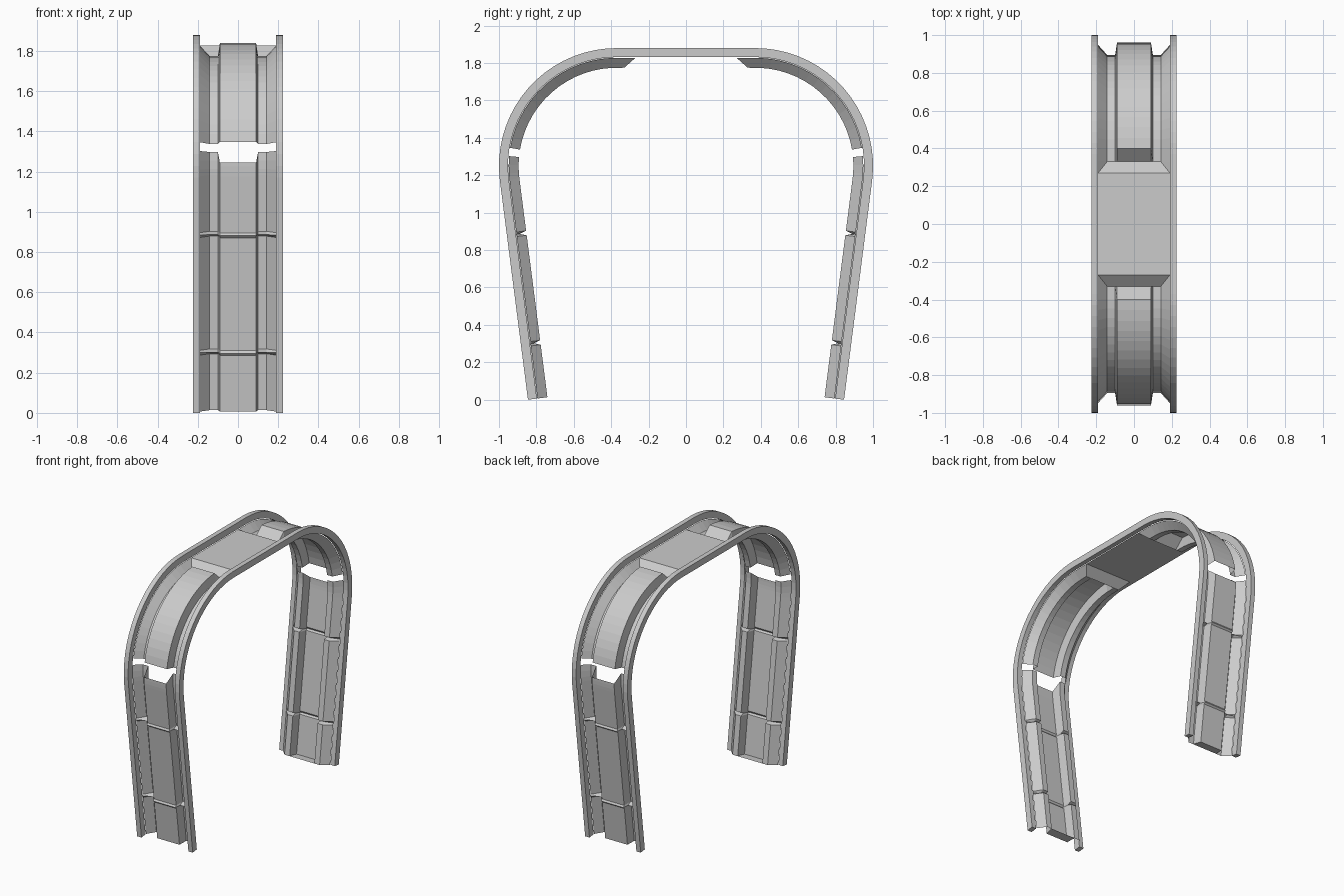
import bpy, bmesh
from math import sin, cos, radians

if "Cube" in bpy.data.objects:
    bpy.data.objects.remove(bpy.data.objects["Cube"])

# Arch outline: leaning leg, round shoulder, flat top
C, ZC, R, T = 0.37, 1.25, 0.63, radians(7.3)
LEG = (ZC - R * sin(T)) / cos(T)
VAL, MID, RIM = 0.105, 0.04, 0.052      # depths below the outer outline


def s_angle(deg):
    return LEG + R * (radians(deg) + T)


def s_y(y):
    return s_angle(90) + C - y


def at(s, off):
    """Point (y, z) on the +y half at path length s, pushed inward by off."""
    if s < LEG:
        a, d = -T, s - LEG
    elif s < s_angle(90):
        a, d = (s - LEG) / R - T, 0
    else:
        a, d = radians(90), s - s_angle(90)
    r = R - off
    return C + r * cos(a) - d * sin(a), ZC + r * sin(a) + d * cos(a)


def flip(sections):
    return [[(x, -y, z) for x, y, z in sec] for sec in reversed(sections)]


def loft(name, sections, closed=False):
    bm = bmesh.new()
    rows = [[bm.verts.new(p) for p in sec] for sec in sections]
    n = len(rows[0])
    for a, b in zip(rows, rows[1:]):
        for i in range(n if closed else n - 1):
            j = (i + 1) % n
            bm.faces.new((a[i], a[j], b[j], b[i]))
    if closed:
        bm.faces.new(rows[0])
        bm.faces.new(rows[-1])
    bmesh.ops.remove_doubles(bm, verts=bm.verts, dist=0.0005)
    bmesh.ops.recalc_face_normals(bm, faces=bm.faces)
    me = bpy.data.meshes.new(name)
    bm.to_mesh(me)
    bm.free()
    ob = bpy.data.objects.new(name, me)
    bpy.context.collection.objects.link(ob)


def section(s, val=VAL, mid=MID, vx=0.142, s_mid=None):
    """Liner cross-section: sloped rim, sunken strip, raised middle band."""
    sm = s if s_mid is None else s_mid
    half = [(0.19, s, RIM), (vx, s, val), (0.1, s, val), (0.09, sm, mid)]
    right = [(x, *at(t, o)) for x, t, o in half]
    return [(-x, y, z) for x, y, z in right] + right[::-1]


# Side rails
stations = [0] + [s_angle(-7.3 + 97.3 * i / 18) for i in range(19)]
for side, name in ((-1, "left_rail"), (1, "right_rail")):
    half = [[(side * x, *at(s, o)) for x, o in
             ((0.19, 0), (0.225, 0), (0.225, 0.048), (0.19, 0.048))] for s in stations]
    loft(name, half + flip(half), closed=True)

# Leg liners with two grooved seams
leg = [section(0, mid=VAL), section(0.002)]
for s in (0.295, 0.885):
    leg += [section(s - 0.012), section(s, val=0.07, mid=0.03), section(s + 0.012)]
leg += [section(LEG), section(s_angle(-4), s_mid=s_angle(-5)),
        section(s_angle(0.5), s_mid=s_angle(-2.5)),
        section(s_angle(5.2), s_mid=s_angle(-0.5))]
loft("back_leg_liner", leg)
loft("front_leg_liner", flip(leg))

# Shoulder liners joined by the flat roof panel
arc = [section(s_angle(9.6 + 77.5 * i / 14)) for i in range(15)]
arc += [section(s_y(0.33), mid=VAL), section(s_y(0.27), RIM, RIM, 0.19)]
loft("roof_liner", arc + flip(arc))
